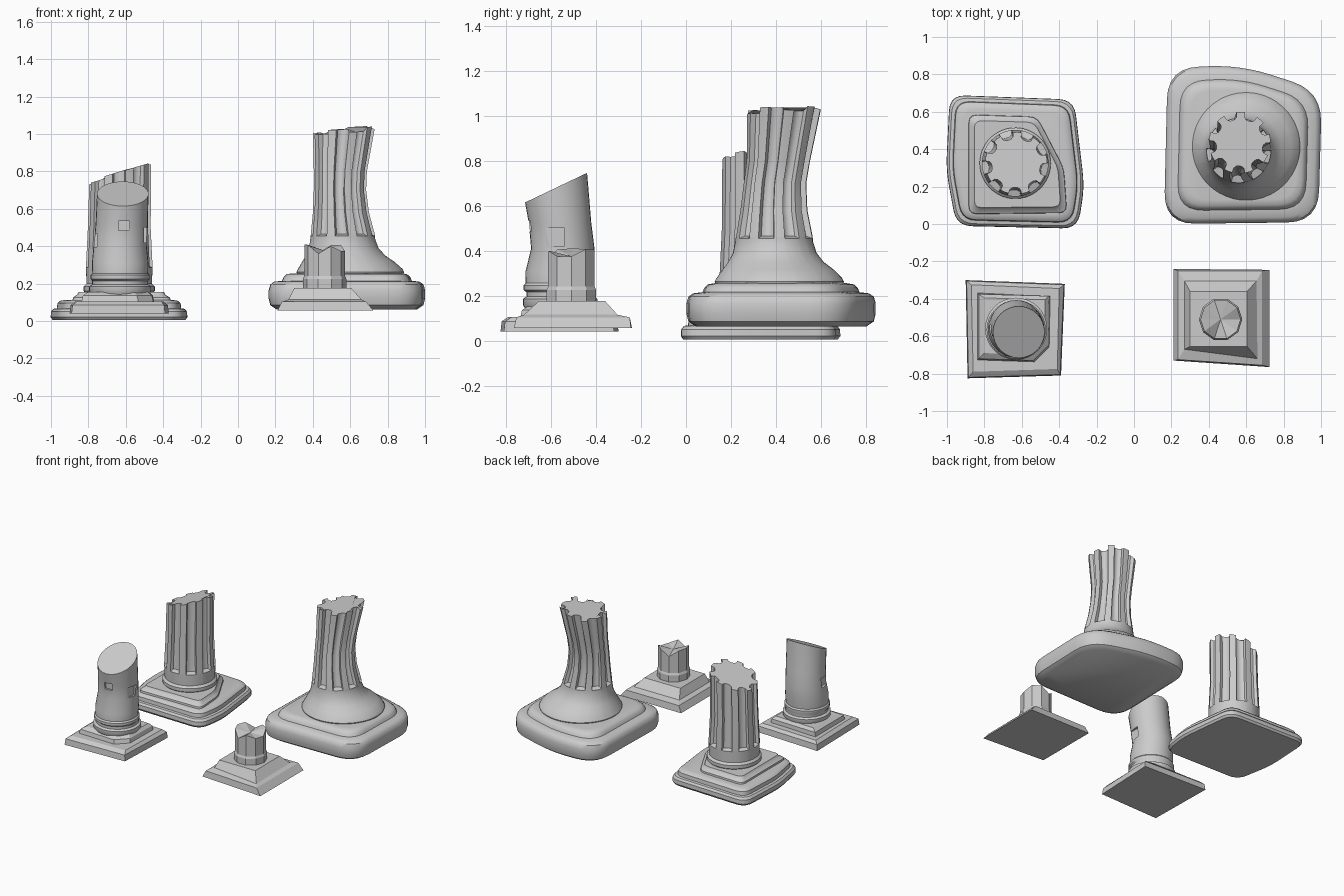
import bpy, bmesh, math, random
from mathutils import Vector

if "Cube" in bpy.data.objects:
    bpy.data.objects.remove(bpy.data.objects["Cube"])

random.seed(4)


def loft(name, rings, smooth=None, tip=None):
    """Skin equal-length rings, cap both ends (optional centre point on top)."""
    bm = bmesh.new()
    vs = [[bm.verts.new(p) for p in r] for r in rings]
    n = len(vs[0])
    for a, b in zip(vs, vs[1:]):
        for i in range(n):
            j = (i + 1) % n
            bm.faces.new((a[i], a[j], b[j], b[i]))
    bm.faces.new(vs[0][::-1])
    if tip:
        t = bm.verts.new(tip)
        for i in range(n):
            bm.faces.new((vs[-1][i], vs[-1][(i + 1) % n], t))
    else:
        bm.faces.new(vs[-1])
    bmesh.ops.recalc_face_normals(bm, faces=bm.faces)
    me = bpy.data.meshes.new(name)
    bm.to_mesh(me)
    bm.free()
    ob = bpy.data.objects.new(name, me)
    bpy.context.collection.objects.link(ob)
    if smooth:
        bpy.ops.object.select_all(action='DESELECT')
        ob.select_set(True)
        bpy.context.view_layer.objects.active = ob
        bpy.ops.object.shade_smooth_by_angle(angle=math.radians(smooth))
    return ob


def rounded(corners, r, seg=5):
    """Polygon outline with curved corners."""
    pts, n = [], len(corners)
    for i in range(n):
        c = Vector(corners[i])
        p = c + (Vector(corners[i - 1]) - c).normalized() * r
        q = c + (Vector(corners[(i + 1) % n]) - c).normalized() * r
        for k in range(seg + 1):
            t = k / seg
            pts.append(p * (1 - t) ** 2 + c * 2 * t * (1 - t) + q * t * t)
    return pts


def layered(outline, centre, layers):
    """Copies of an outline scaled about its centre, one per (scale, z)."""
    c = Vector(centre)
    return [[(*(c + (p - c) * s), z) for p in outline] for s, z in layers]


def quad(pts, z):
    return [(x, y, z) for x, y in pts]


def circle(x, y, r, z, n=32, slope=(0, 0)):
    out = []
    for i in range(n):
        a = 2 * math.pi * i / n
        dx, dy = r * math.cos(a), r * math.sin(a)
        out.append((x + dx, y + dy, z + slope[0] * dx + slope[1] * dy))
    return out


FLUTES = 9
# depth of each point across one flute: flat ridge, then round channel
CHANNEL = [0, 0, 0.0, 0.65, 0.95, 1.0, 0.95, 0.65]


def fluted(x, y, r, z, depth, slope=(0, 0), chips=None):
    step = [0, 0.2, 0.4, 0.42, 0.55, 0.7, 0.85, 0.98]
    out = []
    for f in range(FLUTES):
        for s, d in zip(step, CHANNEL):
            a = 2 * math.pi * (f + s) / FLUTES
            rr = r - depth * d
            dx, dy = rr * math.cos(a), rr * math.sin(a)
            h = chips[f] if chips else 0
            out.append((x + dx, y + dy, z + h + slope[0] * dx + slope[1] * dy))
    return out


# Plain slanted column: stepped square base
loft("plain_column_base", [
    quad([(-.89, -.825), (-.39, -.81), (-.37, -.32), (-.90, -.30)], .04),
    quad([(-.885, -.82), (-.395, -.805), (-.375, -.325), (-.895, -.305)], .085),
    quad([(-.86, -.79), (-.41, -.775), (-.40, -.345), (-.87, -.325)], .105)])
loft("plain_column_plinth", [
    quad([(-.84, -.73), (-.53, -.74), (-.45, -.66), (-.445, -.385), (-.84, -.365)], .09),
    quad([(-.83, -.72), (-.54, -.73), (-.46, -.65), (-.455, -.385), (-.83, -.375)], .135),
    quad([(-.80, -.69), (-.56, -.70), (-.48, -.63), (-.475, -.405), (-.80, -.395)], .155)])

# Plain slanted column: bent shaft with moulded foot
shaft = loft("plain_column_shaft", [
    circle(x, y, r, z, 32) for x, y, r, z in [
        (-.63, -.56, .155, .14), (-.63, -.56, .166, .16), (-.63, -.56, .166, .185),
        (-.63, -.56, .150, .195), (-.63, -.56, .150, .215), (-.63, -.565, .158, .225),
        (-.63, -.565, .158, .245), (-.63, -.565, .149, .255), (-.63, -.562, .151, .31),
        (-.63, -.548, .141, .41), (-.622, -.56, .139, .52)]]
    + [circle(-.616, -.578, .138, .68, 32, (0, .477))], 35)

# Worn rectangular chips cut out of the shaft
for cx, cy, cz, sx, sy, sz in [(-.61, -.70, .51, .06, .04, .05),
                               (-.482, -.60, .46, .04, .12, .08),
                               (-.765, -.58, .43, .03, .08, .07)]:
    bpy.ops.mesh.primitive_cube_add(size=1, location=(cx, cy, cz))
    cut = bpy.context.object
    cut.name = "chip_cutter"
    cut.scale = (sx, sy, sz)
    cut.hide_render = True
    m = shaft.modifiers.new("chip", 'BOOLEAN')
    m.operation, m.solver, m.object = 'DIFFERENCE', 'EXACT', cut
    bpy.context.view_layer.objects.active = shaft
    bpy.ops.object.modifier_apply(modifier=m.name)
    bpy.data.objects.remove(cut)

# Small stump: low square base in steps
loft("stump_base", [
    quad([(.21, -.73), (.725, -.765), (.725, -.245), (.21, -.24)], .055),
    quad([(.235, -.725), (.685, -.755), (.685, -.25), (.235, -.25)], .103),
    quad([(.27, -.67), (.66, -.72), (.655, -.305), (.27, -.305)], .115),
    quad([(.30, -.655), (.605, -.655), (.605, -.36), (.30, -.36)], .176)])

# Small stump: ten-sided shaft with a broken top
broken = circle(.463, -.51, .108, .395, 10)
drop = [-.02, .012, .01, -.03, .012, .015, .01, -.035, .005, -.02]
loft("stump_shaft", [
    circle(.463, -.51, .116, .17, 10), circle(.463, -.51, .116, .225, 10),
    circle(.463, -.51, .109, .24, 10),
    [(x, y, z + d) for (x, y, z), d in zip(broken, drop)]],
    tip=(.463, -.51, .375))

# Fluted column: rounded, stepped base
plan = rounded([(-.95, -.01), (-.30, -.025), (-.265, .20), (-.32, .665),
                (-.985, .69), (-1.005, .29)], .085)
loft("fluted_column_base", layered(plan, (-.635, .33), [
    (.97, .005), (1, .02), (.995, .05), (.96, .065), (.91, .068),
    (.90, .095), (.86, .108), (.79, .112)]), 35)
loft("fluted_column_plinth", layered(
    rounded([(-.86, .08), (-.385, .085), (-.40, .30), (-.53, .55), (-.86, .56)], .04, 3),
    (-.635, .33), [(1.12, .09), (1.1, .125), (1, .14), (.97, .155)]), 35)

# Fluted column: foot and shaft with slanted break
cx, cy = -.635, .325
loft("fluted_column_shaft", [
    fluted(cx, cy, .175, .14, 0), fluted(cx, cy, .19, .16, 0),
    fluted(cx, cy, .19, .185, 0), fluted(cx, cy, .175, .20, 0),
    fluted(cx, cy, .178, .285, 0), fluted(cx, cy, .178, .295, .036),
    fluted(cx, cy, .168, .5, .036),
    fluted(-.63, cy, .166, .79, .036, (.31, 0),
           [random.uniform(-.012, .012) for _ in range(FLUTES)])], 35)

# Large column: thick cushion base
plan = rounded([(.16, .0), (.985, .01), (1.005, .71), (.57, .85), (.18, .835)], .17, 6)
loft("large_column_base", layered(plan, (.583, .42), [
    (.90, .062), (.98, .085), (1, .12), (1, .165), (.98, .195), (.93, .21),
    (.83, .215), (.81, .235), (.77, .25), (.70, .255)]), 40)

# Large column: flared foot rising into a bent fluted shaft
top = [.0, .02, .012, -.012, .0, -.01, .01, -.008, .015]
loft("large_column_shaft", [
    fluted(x, y, r, z, d) for x, y, r, z, d in [
        (.60, .415, .28, .24, 0), (.60, .415, .288, .262, 0), (.60, .415, .278, .28, 0),
        (.59, .41, .248, .315, 0), (.575, .40, .212, .35, 0), (.565, .395, .186, .39, 0),
        (.56, .392, .173, .44, 0), (.56, .392, .172, .455, 0), (.56, .392, .171, .465, .04),
        (.55, .39, .150, .58, .038), (.545, .395, .140, .70, .036),
        (.547, .41, .142, .80, .036)]]
    + [fluted(.565, .435, .165, 1.015, .04, (.06, 0), top)], 35)
